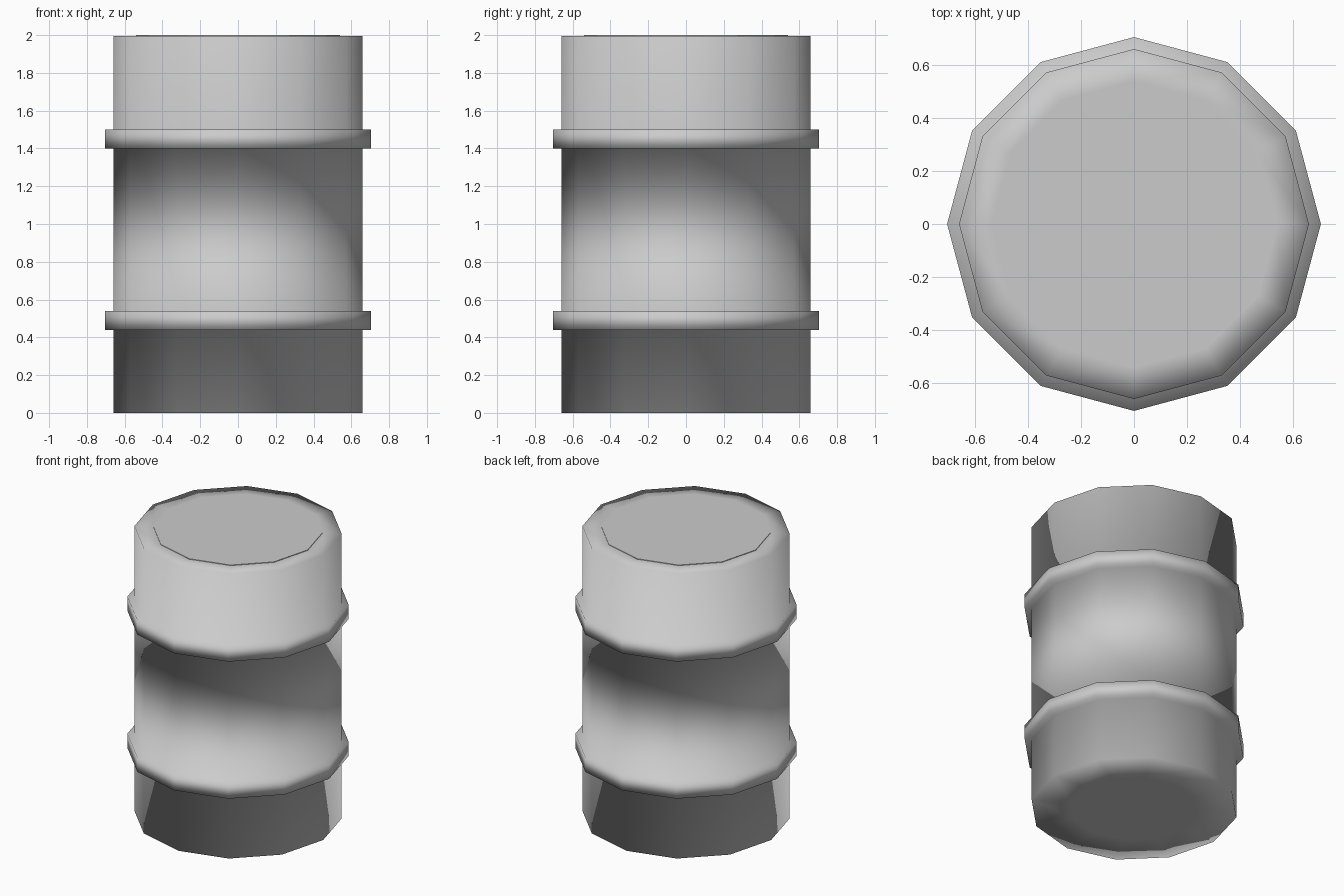
import bpy
import math

if "Cube" in bpy.data.objects:
    bpy.data.objects.remove(bpy.data.objects["Cube"])

SIDES = 12


def lathe(name, profile, smooth):
    """Revolve (radius, z) points, listed bottom to top, and cap both ends."""
    verts, faces = [], []
    for r, z in profile:
        for i in range(SIDES):
            a = 2 * math.pi * i / SIDES
            verts.append((r * math.cos(a), r * math.sin(a), z))
    for k in range(len(profile) - 1):
        for i in range(SIDES):
            j = (i + 1) % SIDES
            lo, hi = k * SIDES, (k + 1) * SIDES
            faces.append((lo + i, lo + j, hi + j, hi + i))
    last = (len(profile) - 1) * SIDES
    faces.append(tuple(reversed(range(SIDES))))
    faces.append(tuple(range(last, last + SIDES)))
    mesh = bpy.data.meshes.new(name)
    mesh.from_pydata(verts, [], faces)
    for p in mesh.polygons:
        p.use_smooth = smooth
    obj = bpy.data.objects.new(name, mesh)
    bpy.context.collection.objects.link(obj)
    return obj


# Drum body with two raised hoops, softly shaded all round
R, HOOP, LID = 0.66, 0.705, 0.54
profile = [(0.4, 0), (R, 0)]
for z in (0.44, 1.40):
    profile += [(R, z), (HOOP, z), (HOOP, z + 0.1), (R, z + 0.1)]
profile += [(R, 1.996), (LID, 1.996)]
lathe("barrel_body", profile, True)

# Flat lid panel, standing barely proud of the rim
lathe("barrel_lid", [(LID, 1.99), (LID, 2.0)], False)
